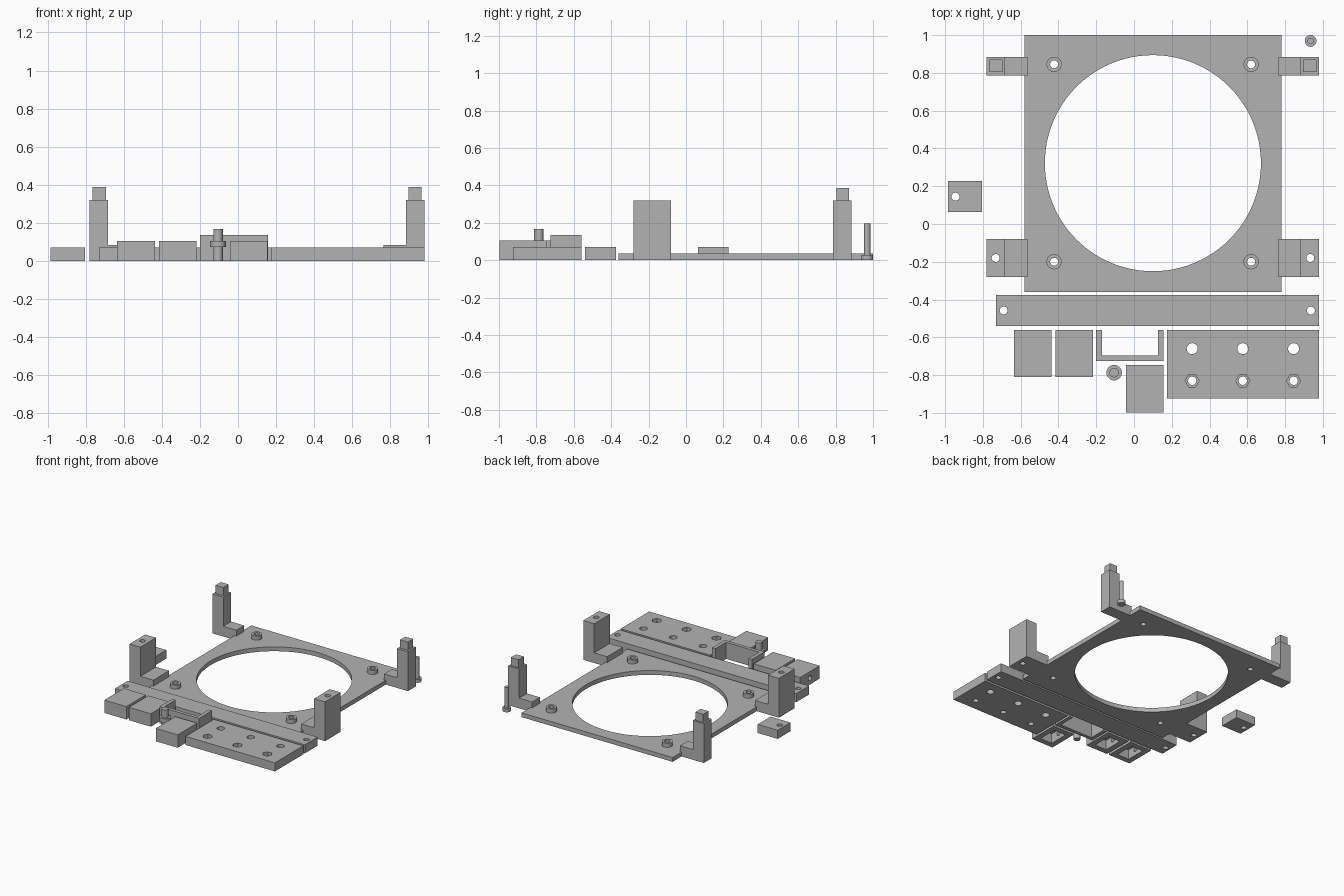
import bpy, bmesh, math
from mathutils import Matrix

if "Cube" in bpy.data.objects:
    bpy.data.objects.remove(bpy.data.objects["Cube"])

grey = bpy.data.materials.new("light_grey")
grey.diffuse_color = (0.45, 0.45, 0.45, 1)
grey.use_nodes = True
grey.node_tree.nodes["Principled BSDF"].inputs["Base Color"].default_value = grey.diffuse_color


def finish(name, bm):
    bmesh.ops.recalc_face_normals(bm, faces=bm.faces)
    me = bpy.data.meshes.new(name)
    bm.to_mesh(me)
    bm.free()
    ob = bpy.data.objects.new(name, me)
    bpy.context.collection.objects.link(ob)
    me.materials.append(grey)
    return ob


def prism(name, pts, a, b, along="z"):
    """Extrude an outline: xy along z, or xz along y."""
    bm = bmesh.new()
    put = (lambda p, t: (p[0], p[1], t)) if along == "z" else (lambda p, t: (p[0], t, p[1]))
    lo = [bm.verts.new(put(p, a)) for p in pts]
    hi = [bm.verts.new(put(p, b)) for p in pts]
    bm.faces.new(lo)
    bm.faces.new(hi)
    n = len(pts)
    for i in range(n):
        j = (i + 1) % n
        bm.faces.new((lo[i], lo[j], hi[j], hi[i]))
    return finish(name, bm)


def box(name, x0, x1, y0, y1, z0, z1):
    return prism(name, [(x0, y0), (x1, y0), (x1, y1), (x0, y1)], z0, z1)


def cyl(name, x, y, r, z0, z1, n=32):
    pts = [(x + r * math.cos(2 * math.pi * i / n), y + r * math.sin(2 * math.pi * i / n))
           for i in range(n)]
    return prism(name, pts, z0, z1)


def combine(ob, tools, op="DIFFERENCE"):
    """Apply booleans and remove the tools."""
    for t in tools:
        m = ob.modifiers.new("cut", "BOOLEAN")
        m.operation, m.solver, m.object = op, "EXACT", t
    deps = bpy.context.evaluated_depsgraph_get()
    me = bpy.data.meshes.new_from_object(ob.evaluated_get(deps))
    ob.modifiers.clear()
    ob.data = me
    for t in tools:
        bpy.data.objects.remove(t)
    return ob


def hole(x, y, r=0.021, z0=-0.1, z1=0.5, n=32):
    return cyl("cutter", x, y, r, z0, z1, n)


# Base plate with large round opening and four hollow bosses
plate = box("base_plate", -0.58, 0.78, -0.36, 1.0, 0, 0.035)
spots = [(x, y) for x in (-0.423, 0.62) for y in (-0.2, 0.845)]
combine(plate, [hole(0.1, 0.322, 0.572, n=96)] + [hole(x, y) for x, y in spots])
for x, y in spots:
    combine(cyl("screw_boss", x, y, 0.04, 0.035, 0.068), [hole(x, y)])

# Corner brackets, mirrored about the plate centre
MID = 0.1
for s in (-1, 1):
    def px(d):
        return MID + s * d
    ell = [(px(0.88), 0), (px(0.665), 0), (px(0.665), 0.083), (px(0.782), 0.083),
           (px(0.782), 0.32), (px(0.88), 0.32)]
    back = prism("back_bracket", ell, 0.785, 0.885, "y")
    xa, xb = sorted((px(0.795), px(0.865)))
    peg = box("bracket_peg", xa, xb, 0.805, 0.872, 0.3, 0.387)
    combine(back, [peg], "UNION")
    front = prism("front_bracket", ell, -0.28, -0.08, "y")
    combine(front, [hole(px(0.833), -0.18)])

# Small clamp block
combine(box("clamp_block", -0.985, -0.805, 0.063, 0.228, 0, 0.07), [hole(-0.945, 0.145)])

# Long bar with end holes
combine(box("cross_bar", -0.73, 0.98, -0.54, -0.375, 0, 0.07),
        [hole(-0.69, -0.458), hole(0.937, -0.458)])

# Drilled block: plain holes behind, hexagonal nut pockets in front
cuts = []
for x in (0.308, 0.576, 0.845):
    cuts += [hole(x, -0.66, 0.029), hole(x, -0.83, 0.022), hole(x, -0.83, 0.037, 0.035, 0.2, 6)]
combine(box("drilled_block", 0.175, 0.98, -0.925, -0.56, 0, 0.07), cuts)

# Three hollow caps, open below, with a hole in the left wall
for x, y in ((-0.635, -0.81), (-0.415, -0.81), (-0.042, -0.997)):
    cap = box("hollow_cap", x, x + 0.198, y, y + 0.25, 0, 0.105)
    side = cyl("cutter", 0, 0, 0.02, -0.05, 0.1)
    side.data.transform(Matrix.Translation((x, y + 0.125, 0.052)) @ Matrix.Rotation(math.pi / 2, 4, "Y"))
    cavity = box("cutter", x + 0.045, x + 0.153, y + 0.045, y + 0.205, -0.1, 0.08)
    combine(cap, [cavity, side])

# U-shaped channel
prism("u_channel", [(-0.2, -0.725), (0.157, -0.725), (0.157, -0.56), (0.127, -0.56),
                    (0.127, -0.697), (-0.17, -0.697), (-0.17, -0.56), (-0.2, -0.56)], 0, 0.135)

# Flanged spindle and headed pin
spindle = cyl("flanged_spindle", -0.105, -0.787, 0.025, 0, 0.168)
combine(spindle, [cyl("flange", -0.105, -0.787, 0.041, 0.072, 0.104)], "UNION")
pin = cyl("headed_pin", 0.935, 0.969, 0.017, 0.01, 0.195)
combine(pin, [cyl("pin_head", 0.935, 0.969, 0.031, 0, 0.028)], "UNION")

# Smooth the round walls, keep edges sharp
for ob in bpy.context.scene.objects:
    ob.select_set(True)
    bpy.context.view_layer.objects.active = ob
bpy.ops.object.shade_smooth_by_angle(angle=math.radians(30))
